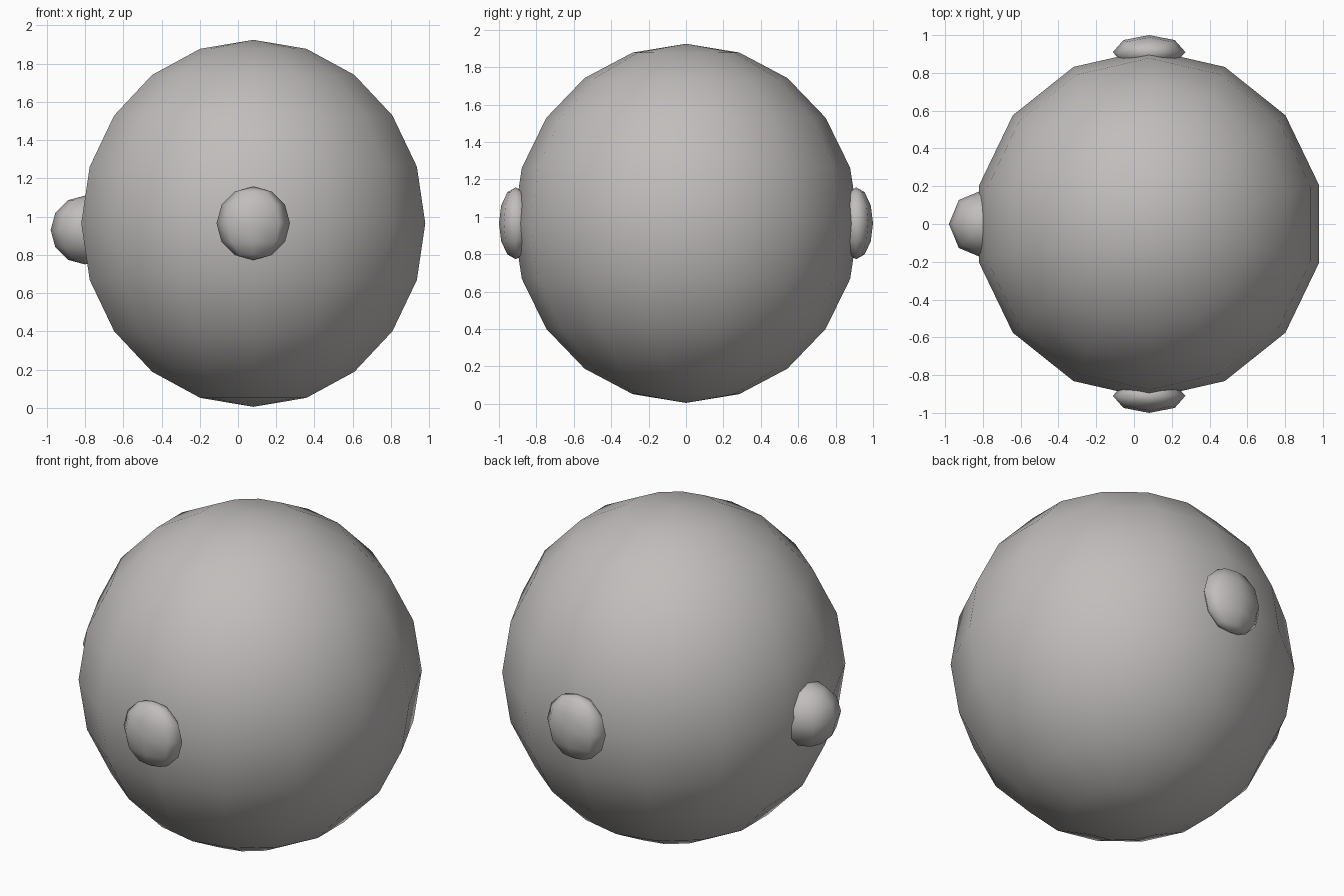
import bpy

cube = bpy.data.objects.get("Cube")
if cube:
    bpy.data.objects.remove(cube, do_unlink=True)

# Single plain colour
grey = bpy.data.materials.new("warm_grey")
grey.use_nodes = True
colour = (0.53, 0.51, 0.5, 1)
grey.diffuse_color = colour
grey.node_tree.nodes["Principled BSDF"].inputs["Base Color"].default_value = colour


def ellipsoid(name, centre, radii, segments, rings):
    """Smooth low-poly sphere stretched to the given radii."""
    bpy.ops.mesh.primitive_uv_sphere_add(segments=segments, ring_count=rings, radius=1)
    obj = bpy.context.object
    obj.name = name
    obj.location = centre
    obj.scale = radii
    bpy.ops.object.transform_apply(location=False, rotation=False, scale=True)
    bpy.ops.object.shade_smooth()
    obj.data.materials.append(grey)
    return obj


# Main round body
ellipsoid("body", (0.08, 0, 0.965), (0.923, 0.923, 0.96), 14, 10)

# Flattened button on each side
for name, side in (("front_button", -1), ("back_button", 1)):
    ellipsoid(name, (0.08, side * 0.91, 0.965), (0.192, 0.09, 0.192), 8, 6)

# Round knob on the right end
ellipsoid("end_knob", (-0.8, 0, 0.93), (0.18, 0.18, 0.18), 8, 6)
